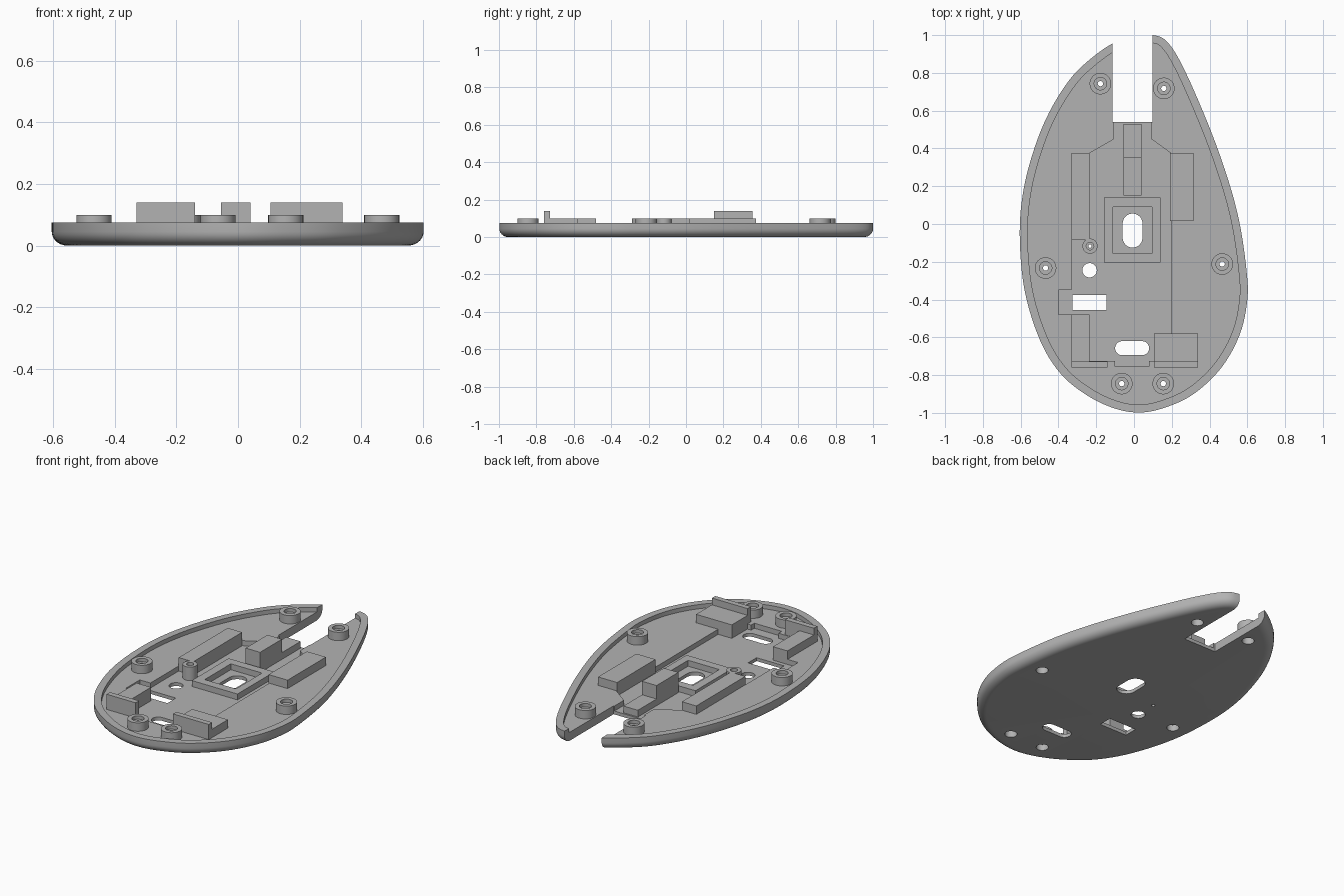
import bpy, bmesh, math
from mathutils import Vector

if "Cube" in bpy.data.objects:
    bpy.data.objects.remove(bpy.data.objects["Cube"], do_unlink=True)

grey = bpy.data.materials.new("plain_grey")
grey.use_nodes = True
grey.diffuse_color = (0.45, 0.45, 0.45, 1)
grey.node_tree.nodes["Principled BSDF"].inputs["Base Color"].default_value = (0.45, 0.45, 0.45, 1)

FLOOR, POCKET, RIM = 0.05, 0.02, 0.075


def add_object(name, bm):
    bmesh.ops.recalc_face_normals(bm, faces=bm.faces)
    mesh = bpy.data.meshes.new(name)
    bm.to_mesh(mesh)
    bm.free()
    mesh.materials.append(grey)
    obj = bpy.data.objects.new(name, mesh)
    bpy.context.collection.objects.link(obj)
    return obj


def smooth(obj):
    bpy.ops.object.select_all(action="DESELECT")
    obj.select_set(True)
    bpy.context.view_layer.objects.active = obj
    bpy.ops.object.shade_smooth_by_angle(angle=math.radians(35))


def loft(name, loops):
    """Skin a stack of equal-length (points, z) loops and cap both ends."""
    bm = bmesh.new()
    rings = [[bm.verts.new((p[0], p[1], z)) for p in pts] for pts, z in loops]
    n = len(rings[0])
    for a, b in zip(rings, rings[1:]):
        for i in range(n):
            j = (i + 1) % n
            bm.faces.new((a[i], a[j], b[j], b[i]))
    bm.faces.new(rings[0])
    bm.faces.new(rings[-1])
    return add_object(name, bm)


def prism(name, pts, z0, z1):
    return loft(name, [(pts, z0), (pts, z1)])


def rect(x0, x1, y0, y1):
    return [(x0, y0), (x1, y0), (x1, y1), (x0, y1)]


def slot(x0, x1, y0, y1, steps=16):
    """Rounded slot; becomes a circle when the sides are equal."""
    r = min(x1 - x0, y1 - y0) / 2
    dx, dy = (x1 - x0) / 2 - r, (y1 - y0) / 2 - r
    cx, cy = (x0 + x1) / 2, (y0 + y1) / 2
    pts = []
    for i in range(2 * steps):
        a = (i + 0.5) * math.pi / steps
        c, s = math.cos(a), math.sin(a)
        pts.append((cx + r * c + math.copysign(dx, c), cy + r * s + math.copysign(dy, s)))
    return pts


def circle(x, y, r):
    return slot(x - r, x + r, y - r, y + r)


def closed_spline(ctrl, steps=6):
    pts, n = [], len(ctrl)
    for i in range(n):
        a, b, c, d = (Vector(ctrl[(i + k) % n]) for k in (-1, 0, 1, 2))
        for s in range(steps):
            t = s / steps
            pts.append(0.5 * (2 * b + (c - a) * t + (2 * a - 5 * b + 4 * c - d) * t**2
                              + (3 * b - a - 3 * c + d) * t**3))
    return pts


def inset(pts, dist):
    """Move a clockwise outline inward along its normals."""
    out = []
    for i, p in enumerate(pts):
        t = (pts[(i + 1) % len(pts)] - pts[i - 1]).normalized()
        out.append(p + Vector((t.y, -t.x)) * dist)
    return out


def cut(target, pts, z0, z1):
    cutter = prism("cutter", pts, z0, z1)
    cutter.hide_render = True
    mod = target.modifiers.new("cut", "BOOLEAN")
    mod.operation, mod.solver, mod.object = "DIFFERENCE", "EXACT", cutter
    mesh = bpy.data.meshes.new_from_object(target.evaluated_get(bpy.context.evaluated_depsgraph_get()))
    target.modifiers.clear()
    target.data = mesh
    bpy.data.objects.remove(cutter, do_unlink=True)


def lathe(name, x, y, profile, steps=32):
    bm = bmesh.new()
    rings = []
    for i in range(steps):
        a = 2 * math.pi * i / steps
        rings.append([bm.verts.new((x + r * math.cos(a), y + r * math.sin(a), z)) for r, z in profile])
    for i in range(steps):
        a, b = rings[i], rings[(i + 1) % steps]
        for k in range(len(profile)):
            m = (k + 1) % len(profile)
            bm.faces.new((a[k], b[k], b[m], a[m]))
    obj = add_object(name, bm)
    smooth(obj)
    return obj


# Egg-shaped shell with a rounded bottom edge
outline = closed_spline([
    (-.115, .955), (-.01, .992), (.1, 1), (.18, .96), (.27, .81), (.4, .51), (.495, .245),
    (.558, .01), (.595, -.24), (.6, -.4), (.56, -.585), (.463, -.76), (.32, -.897),
    (.17, -.97), (.03, -.998), (-.11, -.974), (-.26, -.9), (-.394, -.786), (-.5, -.61),
    (-.58, -.347), (-.605, -.055), (-.585, .18), (-.526, .405), (-.447, .595),
    (-.34, .765), (-.235, .87)])
loops = []
for i in range(8):
    a = math.pi / 2 * i / 7
    loops.append((inset(outline, 0.05 * (1 - math.sin(a))), 0.045 * (1 - math.cos(a))))
loops.append((outline, RIM))
base = loft("base_shell", loops)

# Recessed floor inside the rim, deeper board pocket and cable notch
cut(base, inset(outline, 0.042), FLOOR, 0.2)
pocket = [(-.105, .6), (-.105, .45), (-.235, .375), (-.235, -.085), (-.33, -.085),
          (-.33, -.35), (-.4, -.35), (-.4, -.48), (-.33, -.48), (-.33, -.725),
          (-.1, -.725), (-.1, -.755), (.08, -.755), (.08, -.725), (.195, -.725),
          (.195, .375), (.092, .45), (.092, .6)]
cut(base, pocket, POCKET, 0.2)
cut(base, rect(-.115, .097, .54, 1.2), -0.1, 0.2)

# Through holes: sensor window, round hole, switch opening, front slot
for shape in (slot(-.06, .045, -.125, .055), circle(-.235, -.245, .038),
              rect(-.325, -.145, -.455, -.375), slot(-.1, .08, -.695, -.62),
              circle(-.233, -.117, .009)):
    cut(base, shape, -0.1, 0.2)

# Screw bosses, bored from above and below
bosses = [(-.178, .743), (.158, .718), (-.468, -.233), (.467, -.212), (-.065, -.845), (.155, -.845)]
for x, y in bosses:
    cut(base, circle(x, y, .033), -0.1, 0.2)
    lathe("screw_boss", x, y, [(.057, .035), (.057, .1), (.033, .1), (.033, .08),
                               (.014, .08), (.014, .055), (.033, .055), (.033, .035)])
lathe("small_post", -.233, -.117, [(.04, .01), (.04, .1), (.02, .1), (.02, .08), (.009, .08), (.009, .01)])
smooth(base)

# Blocks and plates standing on the floor
for name, x0, x1, y0, y1, top in [
        ("right_side_block", -.33, -.235, -.085, .375, .1),
        ("left_side_block", .19, .315, .015, .375, .1),
        ("right_front_block", -.33, -.235, -.74, -.48, .1),
        ("left_front_block", .105, .34, -.74, -.58, .1),
        ("right_front_plate", -.33, -.14, -.76, -.728, .14),
        ("left_front_plate", .105, .34, -.76, -.728, .14),
        ("wheel_support", -.055, .04, .15, .355, .14),
        ("wheel_support_step", -.055, .04, .35, .53, .06)]:
    prism(name, rect(x0, x1, y0, y1), 0.01, top)

# Raised frame around the sensor window
frame = prism("sensor_frame", rect(-.16, .14, -.205, .14), 0.01, 0.055)
cut(frame, rect(-.11, .095, -.155, .09), -0.1, 0.2)
